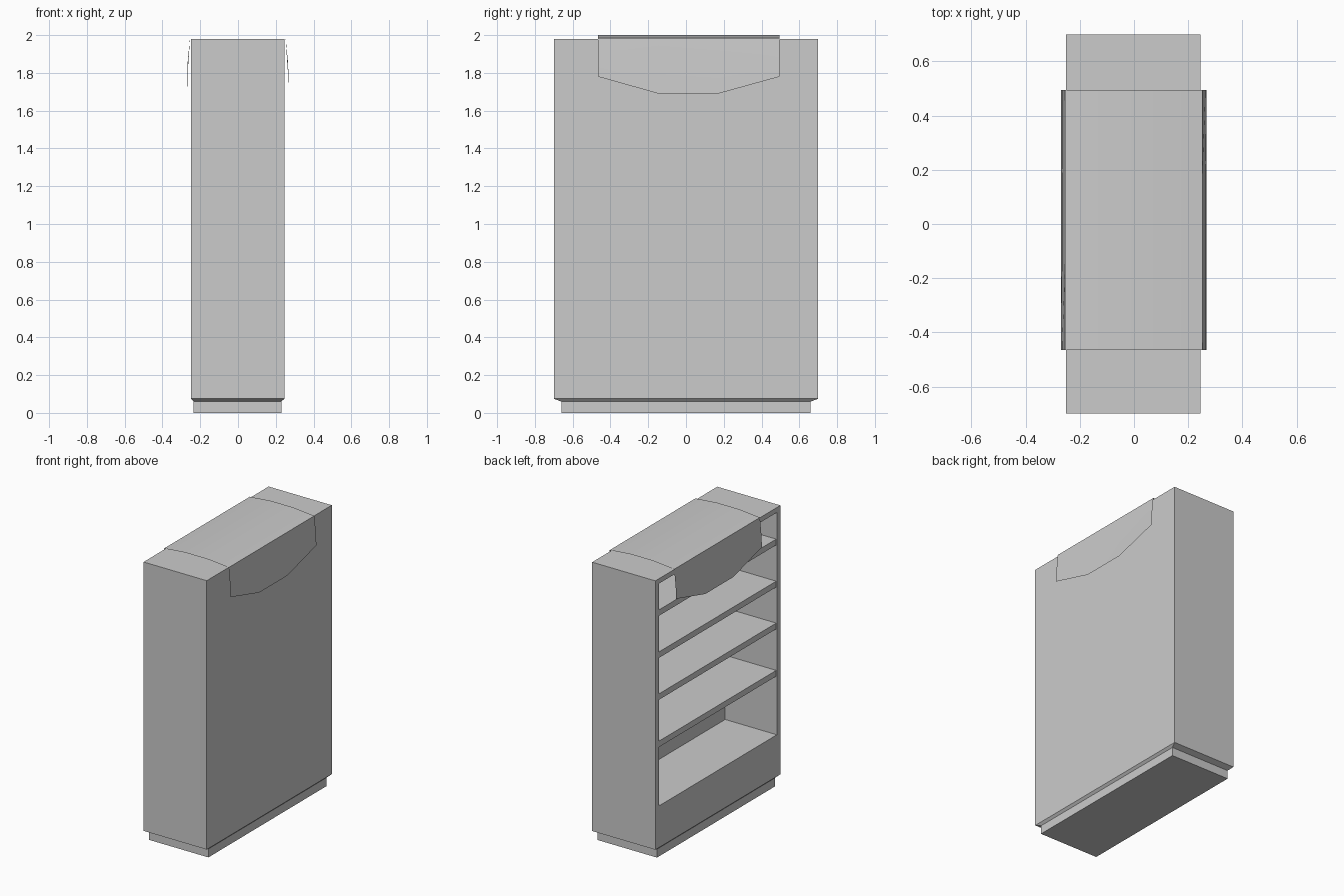
import bpy, bmesh

if "Cube" in bpy.data.objects:
    bpy.data.objects.remove(bpy.data.objects["Cube"])


def mesh_object(name, verts, faces):
    mesh = bpy.data.meshes.new(name)
    mesh.from_pydata(verts, [], faces)
    bm = bmesh.new()
    bm.from_mesh(mesh)
    bmesh.ops.recalc_face_normals(bm, faces=bm.faces)
    bm.to_mesh(mesh)
    bm.free()
    obj = bpy.data.objects.new(name, mesh)
    bpy.context.collection.objects.link(obj)
    return obj


def stack(name, rings):
    """Solid through stacked rectangles given as (x0, x1, y0, y1, z)."""
    verts, faces = [], []
    for x0, x1, y0, y1, z in rings:
        verts += [(x0, y0, z), (x1, y0, z), (x1, y1, z), (x0, y1, z)]
    for r in range(len(rings) - 1):
        for i in range(4):
            a, b = r * 4 + i, r * 4 + (i + 1) % 4
            faces.append((a, b, b + 4, a + 4))
    n = len(verts)
    faces += [(3, 2, 1, 0), (n - 4, n - 3, n - 2, n - 1)]
    return mesh_object(name, verts, faces)


def box(name, x0, x1, y0, y1, z0, z1):
    return stack(name, [(x0, x1, y0, y1, z0), (x0, x1, y0, y1, z1)])


# Plinth
box("plinth", -0.235, 0.23, -0.66, 0.66, 0, 0.062)

# Cabinet with a chamfered underside, hollowed from the left side
cabinet = stack("cabinet", [(-0.235, 0.23, -0.66, 0.66, 0.06),
                            (-0.25, 0.245, -0.70, 0.70, 0.075),
                            (-0.25, 0.245, -0.70, 0.70, 1.98)])
cutter = box("opening_cutter", -0.40, 0.155, -0.66, 0.66, 0.37, 1.945)
cutter.hide_render = True
cut = cabinet.modifiers.new("opening", 'BOOLEAN')
cut.operation = 'DIFFERENCE'
cut.solver = 'EXACT'
cut.object = cutter
bpy.context.view_layer.objects.active = cabinet
bpy.ops.object.modifier_apply(modifier=cut.name)
bpy.data.objects.remove(cutter)

# Shelves
for i, top in enumerate((0.825, 1.16, 1.457, 1.755)):
    box(f"shelf_{i + 1}", -0.245, 0.155, -0.66, 0.66, top - 0.042, top)

# Cloth draped over the top: open sheet, longer in the middle columns
columns = [(-0.465, 1.78), (-0.145, 1.69), (0.17, 1.69), (0.495, 1.78)]
verts, faces = [], []
for y, hem in columns:
    half = [(0.268, hem), (0.264, hem + (1.985 - hem) * 0.4),
            (0.252, 1.985), (0.09, 2.0)]
    profile = [(-x - 0.002, z) for x, z in half] + half[::-1]
    verts += [(x, y, z) for x, z in profile]
for c in range(3):
    for i in range(7):
        a = c * 8 + i
        faces.append((a, a + 1, a + 9, a + 8))
cloth = mesh_object("draped_cloth", verts, faces)
# Face the sheet outward and smooth the gentle folds only
if cloth.data.polygons[3].normal.z < 0:
    cloth.data.flip_normals()
bpy.ops.object.select_all(action='DESELECT')
cloth.select_set(True)
bpy.context.view_layer.objects.active = cloth
bpy.ops.object.shade_smooth_by_angle(angle=1.0)
